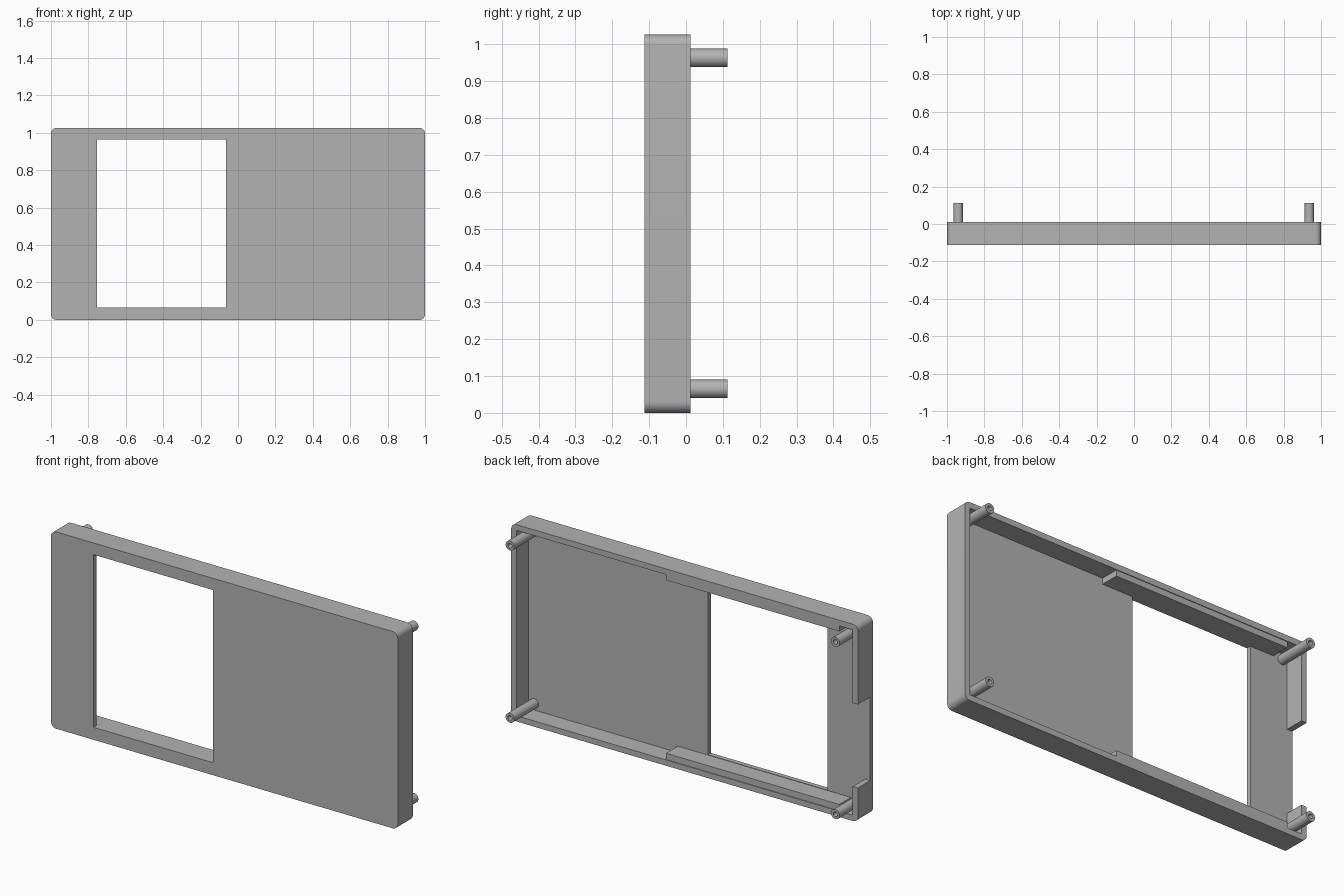
import bpy, bmesh, math
from mathutils import Matrix, Vector

cube = bpy.data.objects.get("Cube")
if cube:
    bpy.data.objects.remove(cube)

grey = bpy.data.materials.new("plain grey")
grey.use_nodes = True
colour = (0.45, 0.45, 0.45, 1)
grey.diffuse_color = colour
grey.node_tree.nodes["Principled BSDF"].inputs["Base Color"].default_value = colour

FRONT, BACK, PLATE = -0.112, 0.012, -0.088   # front face, rim, inner face of the plate
HEIGHT, WALL = 1.026, 0.03


def add_object(name, bm):
    bmesh.ops.recalc_face_normals(bm, faces=bm.faces)
    mesh = bpy.data.meshes.new(name)
    bm.to_mesh(mesh)
    bm.free()
    mesh.materials.append(grey)
    obj = bpy.data.objects.new(name, mesh)
    bpy.context.collection.objects.link(obj)
    return obj


def box(name, x, y, z, radius=0):
    """Box between (low, high) limits; radius rounds the edges along y."""
    bm = bmesh.new()
    size = Vector((x[1] - x[0], y[1] - y[0], z[1] - z[0]))
    centre = Vector((sum(x), sum(y), sum(z))) / 2
    bmesh.ops.create_cube(bm, size=1, matrix=Matrix.Translation(centre) @ Matrix.Diagonal(size.to_4d()))
    if radius:
        edges = [e for e in bm.edges
                 if abs(e.verts[0].co.y - e.verts[1].co.y) > size.y / 2]
        bmesh.ops.bevel(bm, geom=edges, offset=radius, segments=8, profile=0.5, affect='EDGES')
    return add_object(name, bm)


def cut(target, cutter):
    """Subtract the cutter, keep the result and discard the cutter."""
    cutter.hide_render = True
    mod = target.modifiers.new("cut", 'BOOLEAN')
    mod.operation, mod.solver, mod.object = 'DIFFERENCE', 'EXACT', cutter
    bpy.context.view_layer.update()
    mesh = bpy.data.meshes.new_from_object(target.evaluated_get(bpy.context.evaluated_depsgraph_get()))
    target.modifiers.clear()
    target.data = mesh
    bpy.data.objects.remove(cutter)


def smooth(obj):
    bpy.ops.object.select_all(action='DESELECT')
    obj.select_set(True)
    bpy.context.view_layer.objects.active = obj
    bpy.ops.object.shade_smooth_by_angle(angle=math.radians(35))


# Shallow tray with a window and a gap in one side wall
shell = box("shell", (-1, 1), (FRONT, BACK), (0, HEIGHT), 0.03)
cut(shell, box("cavity", (WALL - 1, 1 - WALL), (PLATE, 0.2), (WALL, HEIGHT - WALL)))
cut(shell, box("window", (-0.755, -0.065), (-0.3, 0.3), (0.065, 0.965)))
cut(shell, box("side_gap", (-1.1, -0.95), (PLATE, 0.2), (0.18, 0.615)))
smooth(shell)

# Rails along the upper and lower walls
box("lower_rail", (-0.89, 0.11), (PLATE, BACK - 0.004), (WALL, 0.063))
box("upper_rail", (-0.89, 0.11), (PLATE, BACK - 0.004), (0.965, HEIGHT - WALL))


# Hollow corner posts, lathed from a wall profile
def post(name, x, z):
    bm = bmesh.new()
    end, outer, inner = 0.112, 0.025, 0.012
    profile = [(0, PLATE), (outer, PLATE), (outer, end), (inner, end), (inner, BACK), (0, BACK)]
    verts = [bm.verts.new((x + r, y, z)) for r, y in profile]
    edges = [bm.edges.new(pair) for pair in zip(verts, verts[1:])]
    bmesh.ops.spin(bm, geom=verts + edges, cent=(x, 0, z), axis=(0, 1, 0),
                   angle=math.tau, steps=32)
    bmesh.ops.remove_doubles(bm, verts=bm.verts, dist=0.0001)
    smooth(add_object(name, bm))


for side, x in (("left", 0.937), ("right", -0.94)):
    for level, z in (("lower", 0.065), ("upper", 0.963)):
        post(f"{level}_{side}_post", x, z)
